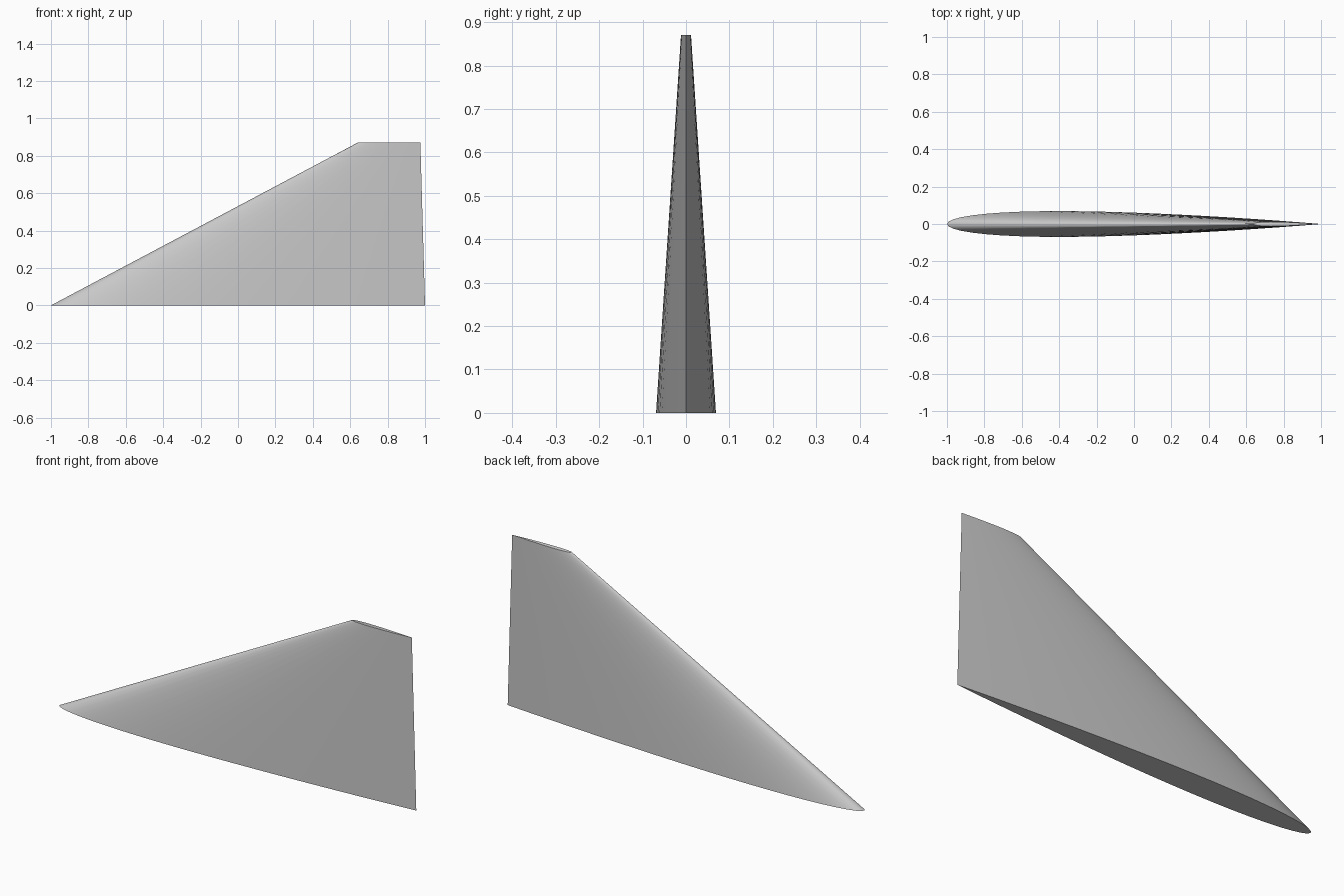
import bpy, bmesh, math

cube = bpy.data.objects.get("Cube")
if cube:
    bpy.data.objects.remove(cube, do_unlink=True)

STEPS = 24          # chord divisions per side
THICKNESS = 0.069   # thickness to chord ratio


def half_thickness(t):
    """Symmetric aerofoil half thickness at chord fraction t, closed at the tail."""
    return 5 * THICKNESS * (0.2969 * math.sqrt(t) - 0.126 * t - 0.3516 * t**2
                            + 0.2843 * t**3 - 0.1036 * t**4)


def aerofoil():
    """Closed section: nose, along +y side to tail, back along -y side."""
    ts = [(1 - math.cos(math.pi * i / STEPS)) / 2 for i in range(STEPS + 1)]
    upper = [(t, half_thickness(t)) for t in ts]
    lower = [(t, -y) for t, y in reversed(upper[1:-1])]
    return upper + lower


# Plain grey finish
grey = bpy.data.materials.new("plain_grey")
grey.use_nodes = True
colour = (0.58, 0.58, 0.58, 1)
grey.diffuse_color = colour
grey.node_tree.nodes["Principled BSDF"].inputs["Base Color"].default_value = colour

# Swept fin lofted from root section to tip section: (nose x, chord, height)
bm = bmesh.new()
root, tip = [
    [bm.verts.new((nose + t * chord, y * chord, z)) for t, y in aerofoil()]
    for nose, chord, z in ((-1.0, 2.0, 0.0), (0.64, 0.335, 0.87))
]
count = len(root)
for i in range(count):
    j = (i + 1) % count
    bm.faces.new((root[i], root[j], tip[j], tip[i]))

# Flat root and tip caps
bm.faces.new(root)
bm.faces.new(tip)
bmesh.ops.recalc_face_normals(bm, faces=bm.faces)

mesh = bpy.data.meshes.new("swept_fin")
bm.to_mesh(mesh)
bm.free()
mesh.materials.append(grey)
fin = bpy.data.objects.new("swept_fin", mesh)
bpy.context.collection.objects.link(fin)

# Smooth skin with crisp tail and cap edges
bpy.ops.object.select_all(action="DESELECT")
fin.select_set(True)
bpy.context.view_layer.objects.active = fin
bpy.ops.object.shade_smooth_by_angle(angle=math.radians(40))
